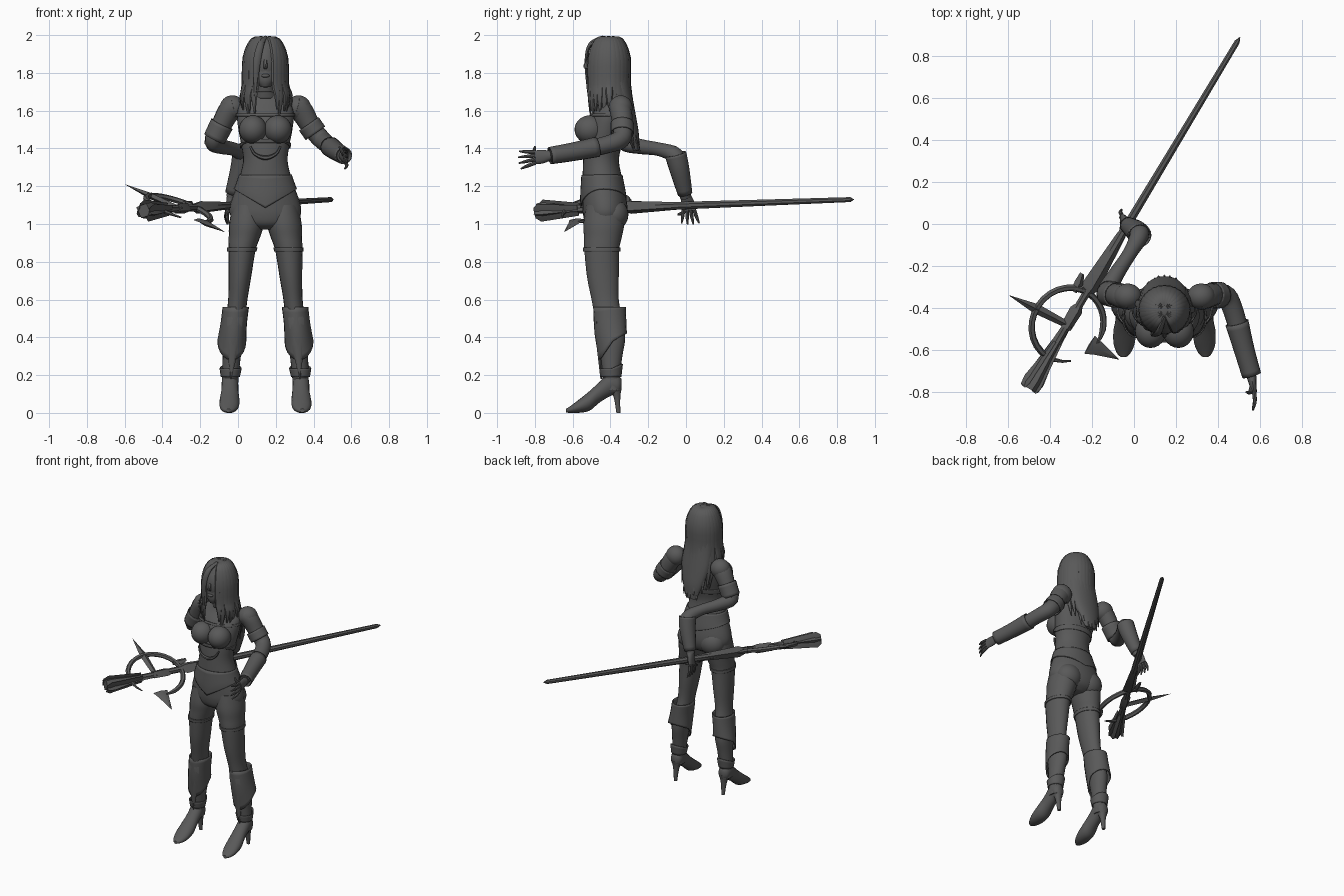
import bpy, bmesh, math
from mathutils import Vector

X, Y, Z = Vector((1, 0, 0)), Vector((0, 1, 0)), Vector((0, 0, 1))
CX = 0.145  # centre line of the figure
mat = bpy.data.materials.new("dark grey")
mat.diffuse_color = (0.1, 0.1, 0.1, 1)


def finish(name, bm):
    bmesh.ops.recalc_face_normals(bm, faces=bm.faces)
    me = bpy.data.meshes.new(name)
    bm.to_mesh(me)
    bm.free()
    me.materials.append(mat)
    ob = bpy.data.objects.new(name, me)
    bpy.context.collection.objects.link(ob)
    return ob


def sweep(name, rows, axes=None, seg=16, steps=4, ref=Z, drop=None, thick=0):
    """Skin elliptical rings (x, y, z, a, b) along a smooth path."""
    r = [Vector(q) for q in rows]
    pts = []
    for i in range(len(r) - 1):
        p0, p1, p2, p3 = r[max(i - 1, 0)], r[i], r[i + 1], r[min(i + 2, len(r) - 1)]
        for k in range(steps):
            t = k / steps
            pts.append(p1 + (p2 - p0) * (0.5 * t) + (p0 * 2 - p1 * 5 + p2 * 4 - p3) * (0.5 * t * t)
                       + (p1 * 3 - p0 - p2 * 3 + p3) * (0.5 * t ** 3) if steps > 1 else p1)
    pts.append(r[-1])
    bm, rings = bmesh.new(), []
    for i, p in enumerate(pts):
        c = Vector(p[:3])
        if axes:
            A, B = axes
        else:
            t = Vector(pts[min(i + 1, len(pts) - 1)][:3]) - Vector(pts[max(i - 1, 0)][:3])
            A = t.cross(ref).normalized()
            B = A.cross(t).normalized()
        ring = []
        for k in range(seg):
            w = 2 * math.pi * k / seg
            co = c + A * (max(p[3], .001) * math.cos(w)) + B * (max(p[4], .001) * math.sin(w))
            if drop:
                co.z -= drop(math.cos(w), math.sin(w)) * i / (len(pts) - 1)
            ring.append(bm.verts.new(co))
        rings.append(ring)
    for a, b in zip(rings, rings[1:]):
        for k in range(seg):
            bm.faces.new((a[k], a[(k + 1) % seg], b[(k + 1) % seg], b[k]))
    if not thick:
        bm.faces.new(rings[0])
        bm.faces.new(rings[-1])
    ob = finish(name, bm)
    if thick:
        m = ob.modifiers.new("wall", 'SOLIDIFY')
        m.thickness, m.offset = thick, 0
    return ob


def column(name, rows, **kw):
    """Rings (z, x, y, rx, ry) stacked upright."""
    return sweep(name, [(x, y, z, a, b) for z, x, y, a, b in rows], axes=(X, Y), **kw)


def ball(name, c, s):
    bm = bmesh.new()
    bmesh.ops.create_uvsphere(bm, u_segments=24, v_segments=16, radius=1)
    for v in bm.verts:
        v.co = Vector(c) + Vector((v.co.x * s[0], v.co.y * s[1], v.co.z * s[2]))
    return finish(name, bm)


# torso, pelvis and bodice
column("torso", [(1.15, CX, -.435, .165, .113), (1.22, CX, -.44, .145, .108), (1.33, CX, -.45, .118, .095),
                 (1.42, CX, -.44, .128, .1), (1.5, CX, -.425, .143, .102), (1.58, CX, -.405, .15, .095),
                 (1.645, CX, -.385, .13, .07), (1.68, CX, -.39, .075, .052), (1.71, CX, -.405, .046, .046),
                 (1.79, CX, -.42, .043, .045)], seg=28)
column("pelvis", [(.97, CX, -.43, .06, .06), (1.0, CX, -.43, .15, .1), (1.05, CX, -.428, .187, .117),
                  (1.11, CX, -.43, .184, .118), (1.2, CX, -.44, .152, .11)], seg=28)
column("bodice_hem", [(1.26, CX, -.445, .137, .106), (1.2, CX, -.44, .158, .117), (1.185, CX, -.437, .165, .119)],
       seg=32, thick=.006, drop=lambda c, s: (.1 if s < 0 else .05) * (1 - abs(c)))
column("collar", [(1.665, CX, -.39, .06, .055), (1.70, CX, -.402, .05, .052)], thick=.008)
column("bodice_top", [(1.585, CX, -.405, .153, .099), (1.57, CX, -.408, .154, .102)], seg=28, thick=.006)
column("underbust_band", [(1.43, CX, -.445, .134, .107), (1.40, CX, -.448, .13, .105)], seg=32, thick=.006,
       drop=lambda c, s: -.05 * max(0, -s))
sweep("waist_chain", [(.065, -.535, 1.41, .006, .006), (.09, -.55, 1.37, .008, .008), (CX, -.556, 1.35, .012, .01),
                      (.2, -.55, 1.37, .008, .008), (.225, -.535, 1.41, .006, .006)], seg=6, ref=Y)

# legs and boots, one per side
for s, side in ((-1, "right"), (1, "left")):
    def lx(o):
        return CX + s * o
    ball(side + "_bust", (lx(.066), -.51, 1.5), (.074, .08, .075))
    ball(side + "_buttock", (lx(.085), -.385, 1.05), (.09, .08, .085))
    column(side + "_leg", [(1.1, lx(.092), -.43, .082, .1), (1.0, lx(.1), -.435, .092, .108),
                           (.93, lx(.111), -.44, .083, .1), (.86, lx(.124), -.446, .072, .092),
                           (.72, lx(.135), -.44, .06, .084), (.6, lx(.146), -.428, .051, .072),
                           (.5, lx(.158), -.41, .052, .072), (.4, lx(.17), -.395, .054, .073),
                           (.3, lx(.178), -.395, .048, .058), (.2, lx(.185), -.395, .044, .046),
                           (.12, lx(.188), -.39, .042, .048)], seg=20)
    column(side + "_stocking_band", [(.875, lx(.122), -.446, .077, .097), (.855, lx(.125), -.446, .075, .096)],
           seg=20, thick=.006)
    column(side + "_boot_cuff", [(.56, lx(.157), -.405, .066, .082), (.48, lx(.168), -.4, .066, .08),
                                 (.4, lx(.178), -.387, .073, .07)], seg=20, thick=.008,
           drop=lambda c, t: .02 - .04 * t + .06 * max(0, -t))
    sweep(side + "_shin_guard", [(lx(.158), -.47, .57, .012, .008), (lx(.162), -.475, .5, .042, .014),
                                 (lx(.172), -.462, .36, .034, .014), (lx(.182), -.448, .18, .003, .006)],
          axes=(X, Y), seg=6, steps=1)
    column(side + "_ankle_cuff", [(.19, lx(.186), -.395, .047, .05), (.235, lx(.184), -.395, .056, .058)], thick=.006,
           drop=lambda c, t: -.025 * max(0, t))
    sweep(side + "_foot", [(lx(.188), -.342, .15, .02, .03), (lx(.188), -.36, .15, .038, .05),
                           (lx(.188), -.40, .155, .044, .065), (lx(.188), -.46, .108, .046, .055),
                           (lx(.19), -.51, .064, .053, .052), (lx(.192), -.57, .034, .05, .034),
                           (lx(.194), -.615, .017, .032, .017), (lx(.195), -.634, .012, .012, .01)], axes=(X, Z))
    column(side + "_heel", [(.14, lx(.188), -.375, .036, .036), (.08, lx(.188), -.365, .02, .018),
                            (0, lx(.188), -.358, .011, .011)], seg=10)
    ball(side + "_shoulder", (lx(.175), -.345, 1.615), (.067, .062, .066))

# arms: left reaches forward, right folds behind the hip
sweep("left_arm", [(.3, -.355, 1.62, .06, .055), (.335, -.345, 1.6, .062, .058), (.39, -.335, 1.51, .052, .052),
                   (.44, -.345, 1.45, .05, .05), (.475, -.42, 1.42, .048, .046), (.51, -.55, 1.39, .044, .044),
                   (.555, -.72, 1.362, .032, .034)], ref=Y + Z)
sweep("left_armband", [(.375, -.338, 1.53, .06, .06), (.41, -.338, 1.48, .06, .06)], thick=.006, ref=Y)
sweep("left_gauntlet", [(.49, -.47, 1.408, .053, .051), (.525, -.6, 1.382, .046, .046),
                        (.56, -.72, 1.362, .043, .043)], thick=.006)
sweep("right_arm", [(-.01, -.355, 1.62, .06, .055), (-.045, -.345, 1.6, .062, .058), (-.095, -.335, 1.51, .052, .052),
                    (-.13, -.325, 1.435, .048, .048), (-.085, -.24, 1.41, .04, .038), (-.02, -.14, 1.395, .036, .034),
                    (.025, -.055, 1.36, .045, .045), (.01, -.03, 1.27, .042, .042), (-.035, -.002, 1.14, .028, .03)],
      ref=X - Y)
sweep("right_armband", [(-.085, -.338, 1.53, .06, .06), (-.125, -.33, 1.45, .057, .057)], thick=.006, ref=Y)
sweep("right_gauntlet", [(.027, -.055, 1.37, .054, .054), (.012, -.035, 1.29, .05, .05),
                         (-.03, -.005, 1.16, .036, .036)], thick=.006, ref=Y)


def hand(side, wrist, knuckles, reach, spread, thumb):
    w, k, d, sp = Vector(wrist), Vector(knuckles), Vector(reach), Vector(spread)
    n = d.cross(sp).normalized()
    sweep(side + "_palm", [(*w, .024, .026), (*((w + k) / 2), .018, .036), (*k, .013, .036)], ref=sp, seg=12)
    for i in range(4):
        f = i - 1.5
        a = k + sp * f * .019 - d * .01
        m = a + d * .5 + sp * f * .006
        e = a + d * (1 - .08 * abs(f)) + sp * f * .012 + n * .012
        sweep(f"{side}_finger_{i + 1}", [(*a, .01, .01), (*m, .009, .009), (*e, .004, .004)], ref=sp, seg=8)
    t = Vector(thumb)
    sweep(side + "_thumb", [(*((w + k) / 2), .012, .012), (*((k + t) / 2), .011, .011), (*t, .005, .005)],
          ref=n, seg=8)


hand("left", (.558, -.72, 1.362), (.572, -.80, 1.352), (.006, -.09, -.015), (0, -.1, 1), (.535, -.80, 1.41))
hand("right", (-.035, 0, 1.15), (-.055, .015, 1.075), (-.012, .008, -.08), (-.1, 1, 0), (-.06, -.045, 1.05))

# head and face
ball("head", (CX, -.435, 1.845), (.077, .09, .125))
sweep("jaw", [(CX, -.45, 1.82, .07, .07), (CX, -.465, 1.76, .055, .058), (CX, -.478, 1.725, .025, .032)],
      axes=(X, Y))
sweep("nose", [(CX, -.52, 1.87, .008, .006), (CX, -.53, 1.835, .011, .014), (CX, -.52, 1.82, .008, .006)],
      axes=(X, Y), seg=8)
ball("lips", (CX, -.518, 1.785), (.022, .012, .01))
for s in (-1, 1):
    ball("eye", (CX + s * .03, -.506, 1.86), (.015, .01, .008))

# hair: cap, back fall and hanging locks
ball("hair_cap", (CX, -.41, 1.86), (.108, .106, .135))
column("hair_back", [(1.9, CX, -.385, .1, .08), (1.75, CX, -.365, .108, .07), (1.6, CX, -.32, .105, .05),
                     (1.48, CX, -.285, .075, .035), (1.39, CX, -.265, .04, .015)], seg=20)
N = 25
for i in range(N):
    w = math.radians(-152 + 304 * i / (N - 1))
    s, c = math.sin(w), math.cos(w)
    b = max(0, c) ** .7
    wob = .012 * math.sin(i * 2.4)
    end = 1.585 - .19 * b + 2 * wob
    back = .055 * b
    sweep(f"hair_lock_{i + 1}", [
        (CX + .012 * s, -.41 + .02 * c, 1.985, .008, .008), (CX + .068 * s, -.41 + .068 * c, 1.972, .018, .013),
        (CX + .108 * s, -.41 + .105 * c, 1.88, .022, .013), (CX + .114 * s, -.41 + .107 * c, 1.74, .022, .012),
        (CX + (.128 + wob * .5) * s, -.41 + .11 * c + back * .4, (1.72 + end) / 2 + .02, .018, .011),
        (CX + (.118 + wob) * s, -.41 + .11 * c + back, end, .004, .004)],
        ref=Vector((s, c, .05)), seg=8, steps=3)
sweep("hair_fringe", [(CX, -.44, 1.988, .01, .01), (.12, -.508, 1.95, .018, .01), (.1, -.528, 1.86, .02, .009),
                      (.092, -.52, 1.74, .012, .008), (.09, -.515, 1.66, .003, .003)], ref=Y, seg=8)

# staff: own frame with U toward the butt, V across the ring, N off the ring
tip, butt = Vector((.505, .89, 1.13)), Vector((-.5, -.785, 1.07))
U = (butt - tip).normalized()
V = Vector((.8, -.46, -.38))
V = (V - U * V.dot(U)).normalized()
NN = U.cross(V)
C = tip + U * 1.597


def W(u, v=0):
    return C + U * u + V * v


def spike(name, pts, ax):
    sweep(name, [(*W(u, v), a, b) for u, v, a, b in pts], axes=ax, seg=4, steps=1)


sweep("staff_shaft", [(*W(u), r, r) for u, r in ((-1.597, .001), (-1.57, .014), (-1.0, .018), (-.5, .022),
                                                (-.1, .02), (.1, .02))], axes=(V, NN), seg=8, steps=1)
spike("staff_socket", [(-.5, 0, .024, .022), (-.21, 0, .046, .036), (-.17, 0, .02, .02)], (V, NN))
spike("staff_collar", [(-.11, 0, .018, .018), (-.08, 0, .034, .03), (.02, 0, .03, .028)], (V, NN))
spike("staff_butt", [(.02, 0, .022, .02), (.18, 0, .033, .028), (.31, 0, .056, .046), (.355, 0, .05, .042)], (V, NN))
for j, off in enumerate((-.032, .032)):
    spike("butt_fin", [(.1, off * .5, .006, .03), (.33, off, .01, .05), (.36, off, .004, .03)], (V, NN))


def arc(name, a0, a1):
    rows = []
    for k in range(17):
        f = k / 16
        w = math.radians(a0 + (a1 - a0) * f)
        r = .016 * min(1, .25 + 3 * (1 - f))
        rows.append((*W(.18 * math.cos(w), .18 * math.sin(w)), r, r))
    sweep(name, rows, ref=NN, seg=6, steps=1)


arc("ring_long_arc", 190, 398)
arc("ring_short_arc", 190, 84)
spike("ring_long_spike", [(0, .02, .016, .016), (.01, -.18, .024, .016), (.02, -.335, .001, .001)], (U, NN))
spike("ring_blade", [(.03, .15, .05, .008), (.025, .2, .034, .016), (.02, .32, .001, .001)], (U, NN))
spike("ring_horn", [(-.15, -.06, .016, .014), (-.2, -.06, .024, .014), (-.245, -.07, .012, .006)], (V, NN))

# smooth shading with crisp edges
bpy.ops.object.select_all(action='SELECT')
bpy.context.view_layer.objects.active = bpy.context.selected_objects[0]
bpy.ops.object.shade_smooth_by_angle(angle=math.radians(40))
